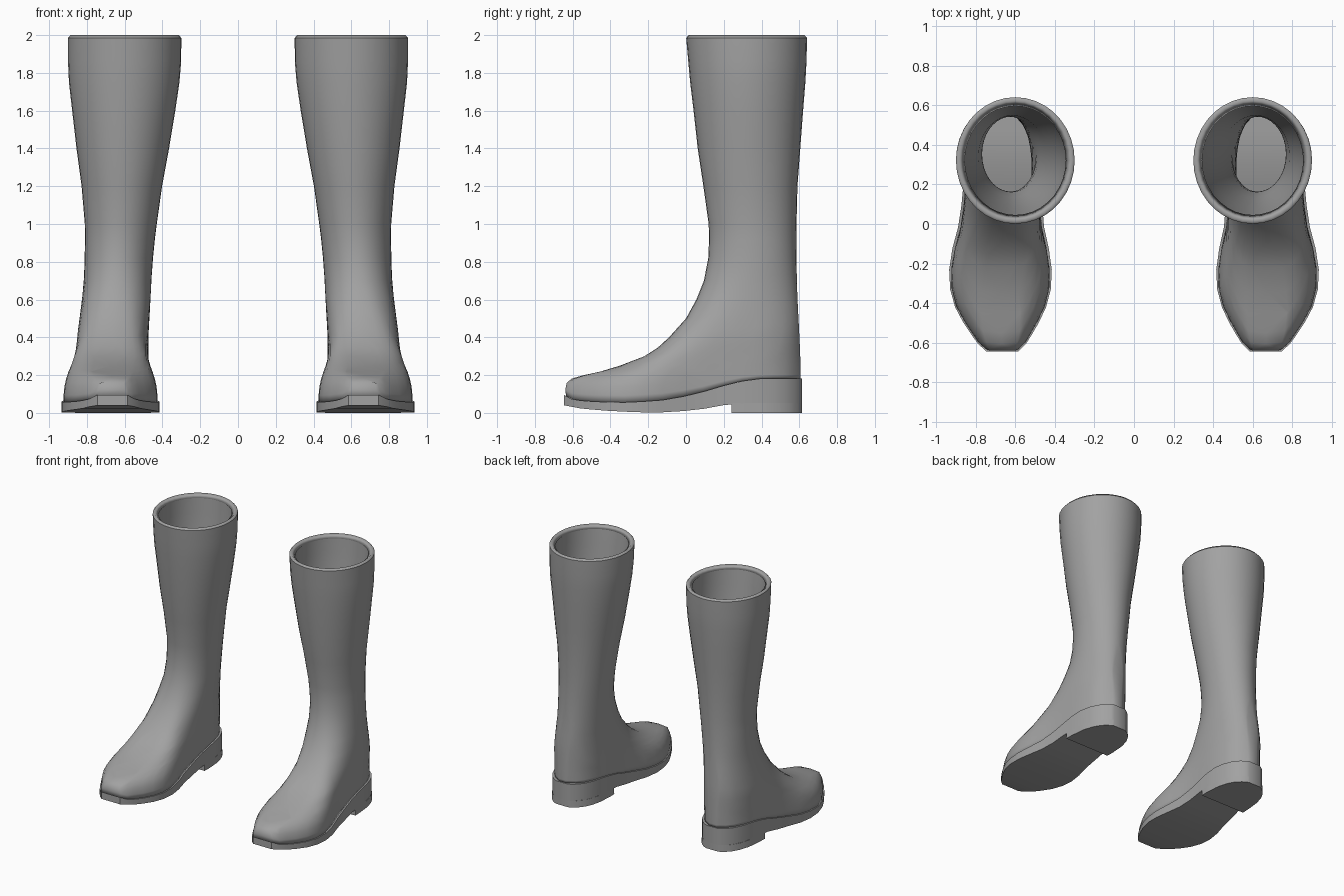
import bpy, bmesh, math

if "Cube" in bpy.data.objects:
    bpy.data.objects.remove(bpy.data.objects["Cube"])

M = 18  # columns from front to back of each outline

rubber = bpy.data.materials.new("grey_rubber")
rubber.diffuse_color = (0.36, 0.36, 0.36, 1)
rubber.use_nodes = True
rubber.node_tree.nodes["Principled BSDF"].inputs["Base Color"].default_value = rubber.diffuse_color


def interp(table, v):
    """Linear lookup; each row is (key, value, ...)."""
    if v <= table[0][0]:
        return table[0][1:]
    for a, b in zip(table, table[1:]):
        if v <= b[0]:
            f = (v - a[0]) / (b[0] - a[0])
            return tuple(p + (q - p) * f for p, q in zip(a[1:], b[1:]))
    return table[-1][1:]


def smooth(v):
    v = min(1, max(0, v))
    return v * v * (3 - 2 * v)


# Sole outline: y, inner x, outer x
OUTLINE = [(-.645, .585, .745), (-.6, .54, .795), (-.5, .482, .862), (-.4, .435, .915),
           (-.28, .41, .94), (-.15, .425, .925), (0, .458, .885), (.15, .467, .865),
           (.3, .463, .857), (.42, .472, .845), (.5, .495, .82), (.56, .53, .785),
           (.6, .575, .74), (.62, .62, .70)]
# Seam between sole and upper: y, z
SEAM = [(-.645, .095), (-.6, .07), (-.5, .06), (-.3, .055), (-.1, .07), (.05, .1),
        (.15, .13), (.25, .16), (.35, .178), (.42, .183), (.62, .183)]
# Underside of the sole: y, z
UNDER = [(-.645, .04), (-.55, .022), (-.4, .01), (-.25, .003), (-.1, .003), (.05, .015),
         (.15, .03), (.24, .05), (.62, .05)]
# Instep profile: y, z of the top of the foot
INSTEP = [(-.64, .125), (-.632, .165), (-.605, .193), (-.55, .21), (-.45, .228), (-.35, .253),
          (-.22, .303), (-.15, .347), (-.09, .4), (0, .5), (.055, .6), (.095, .7),
          (.12, .82), (.2, 1.8), (.7, 8)]
# Foot rings: front y, front z, back z
FOOT = [(-.635, .09, .18), (-.639, .12, .2), (-.632, .16, .23), (-.605, .19, .26),
        (-.55, .206, .29), (-.45, .225, .32), (-.35, .25, .36), (-.22, .30, .41),
        (-.15, .345, .45), (-.09, .4, .49), (0, .5, .57), (.055, .6, .65), (.095, .7, .74)]
# Shaft rings: z, front y, back y, inner x, outer x
SHAFT = [(.82, .118, .585, .45, .812), (.92, .122, .584, .44, .81), (1, .12, .585, .43, .811),
         (1.2, .092, .59, .402, .828), (1.4, .062, .605, .365, .855), (1.6, .04, .62, .332, .878),
         (1.75, .022, .632, .31, .895), (1.86, .012, .638, .301, .9), (1.985, .001, .641, .3, .9),
         (2, .014, .628, .313, .887)]


def columns(y0, y1):
    return [(y0 + y1) / 2 - (y1 - y0) / 2 * math.cos(math.pi * j / M) for j in range(M + 1)]


def loop(cols):
    """Turn columns of (y, z_left, x_left, x_right) into a closed ring."""
    return [(l, y, z) for y, z, l, r in cols] + [(r, y, z) for y, z, l, r in reversed(cols)]


def ellipse(y0, y1, xl, xr, z):
    cx, rx = (xl + xr) / 2, (xr - xl) / 2
    return [(y, z, cx - rx * math.sin(math.pi * j / M), cx + rx * math.sin(math.pi * j / M))
            for j, y in enumerate(columns(y0, y1))]


def loft(name, rings, capped, wall=0):
    """Skin the rings from bottom to top, then mirror to the other boot."""
    bm = bmesh.new()
    vs = [[bm.verts.new(p) for p in ring] for ring in rings]
    n = len(rings[0])
    for a, b in zip(vs, vs[1:]):
        for i in range(n):
            j = (i + 1) % n
            bm.faces.new((a[i], b[i], b[j], a[j]))
    if capped:
        for ring, flip in ((vs[0], False), (vs[-1], True)):
            for i in range(n // 2 - 1):
                q = (ring[i], ring[i + 1], ring[n - 2 - i], ring[n - 1 - i])
                bm.faces.new(q[::-1] if flip else q)
    bmesh.ops.remove_doubles(bm, verts=bm.verts, dist=.0008)
    if capped:
        bmesh.ops.recalc_face_normals(bm, faces=bm.faces)
    me = bpy.data.meshes.new(name)
    bm.to_mesh(me)
    bm.free()
    me.materials.append(rubber)
    ob = bpy.data.objects.new(name, me)
    bpy.context.collection.objects.link(ob)
    bpy.context.view_layer.objects.active = ob
    ob.select_set(True)
    bpy.ops.object.shade_smooth_by_angle(angle=math.radians(40))
    ob.select_set(False)
    if wall:
        s = ob.modifiers.new("wall", 'SOLIDIFY')
        s.thickness, s.offset = wall, -1
    mir = ob.modifiers.new("pair", 'MIRROR')
    mir.use_mirror_merge = False
    return ob


# Upper: foot rings tilt from the seam up to the ankle, then become the shaft
rings = []
for k, (yf, zf, zb) in enumerate(FOOT):
    yb = .607 - .03 * smooth((zb - .18) / .6) * .7
    fade = max(0, 1 - k / 6)
    blend = smooth((zf - .3) / .5)
    cols = []
    for (y, _, el, er) in ellipse(yf, yb, .455, .812, 0):
        t = (y - yf) / (yb - yf)
        seam = interp(SEAM, y)[0]
        z = zf + (zb - zf) * t + fade * (seam - (.09 + .09 * t))
        xl, xr = interp(OUTLINE, y + .015 * t)
        c, h = (xl + xr) / 2, (xr - xl) / 2 - .01
        q = min(1, max(0, (z - seam) / max(.01, interp(INSTEP, y)[0] - seam)))
        if k and y == yf:
            q = 1 if k > 2 else q * .9
        h *= (1 - q ** 2.8) ** (1 / 2.8)
        cols.append((y, z, c - h + (el - c + h) * blend, c + h + (er - c - h) * blend))
    rings.append(loop(cols))
rings += [loop(ellipse(yf, yb, xl, xr, z)) for z, yf, yb, xl, xr in SHAFT]
loft("boot_upper", rings, False, .042)


def sole_ring(y0, height, grow=0):
    cols = []
    for y in columns(y0, .615):
        xl, xr = interp(OUTLINE, y)
        cols.append((y, height(y), xl - grow, xr + grow))
    return loop(cols)


# Sole: follows the seam on top and the walking surface below
loft("sole", [sole_ring(-.645, lambda y: interp(UNDER, y)[0]),
              sole_ring(-.645, lambda y: interp(SEAM, y)[0])], True)

# Heel block under the back of the sole
loft("heel", [sole_ring(.24, lambda y: 0, .003), sole_ring(.24, lambda y: .052)], True)
